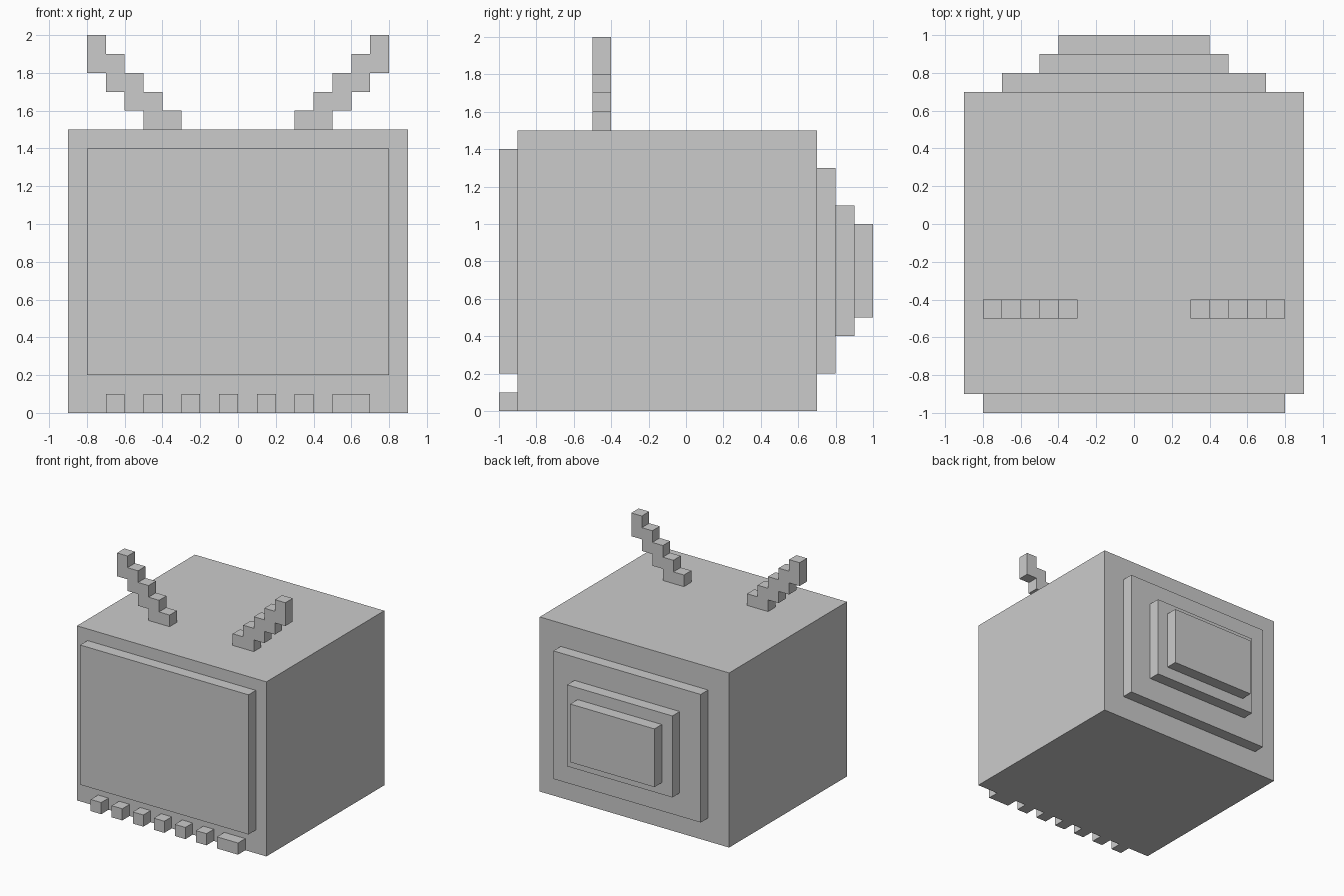
import bpy
import bmesh

if "Cube" in bpy.data.objects:
    bpy.data.objects.remove(bpy.data.objects["Cube"])


def box(name, x0, x1, y0, y1, z0, z1):
    """Axis-aligned box given by its extents."""
    bm = bmesh.new()
    bmesh.ops.create_cube(bm, size=1)
    for v in bm.verts:
        v.co.x = x1 if v.co.x > 0 else x0
        v.co.y = y1 if v.co.y > 0 else y0
        v.co.z = z1 if v.co.z > 0 else z0
    return finish(name, bm)


def finish(name, bm):
    bmesh.ops.recalc_face_normals(bm, faces=bm.faces)
    mesh = bpy.data.meshes.new(name)
    bm.to_mesh(mesh)
    bm.free()
    obj = bpy.data.objects.new(name, mesh)
    bpy.context.collection.objects.link(obj)
    return obj


# Cabinet and raised screen
box("cabinet", -0.9, 0.9, -0.9, 0.7, 0, 1.5)
box("screen", -0.8, 0.8, -1, -0.9, 0.2, 1.4)

# Stepped tube housing on the back
for i, (half, z0, z1) in enumerate([(0.7, 0.2, 1.3), (0.5, 0.4, 1.1), (0.4, 0.5, 1.0)]):
    y = 0.7 + 0.1 * i
    box(f"back_step_{i + 1}", -half, half, y, y + 0.1, z0, z1)

# Row of small buttons, with a wide power button at the right end
for i in range(6):
    x = -0.7 + 0.2 * i
    box(f"button_{i + 1}", x, x + 0.1, -1, -0.9, 0, 0.1)
box("power_button", 0.5, 0.7, -1, -0.9, 0, 0.1)

# Stair-stepped antennas: one zigzag profile extruded in y, mirrored in x
upper, lower = [(0.3, 1.5)], [(0.5, 1.5)]
for i in range(4):
    x, z = 0.3 + 0.1 * i, 1.6 + 0.1 * i
    upper += [(x, z), (x + 0.1, z)]
    if i < 3:
        lower += [(x + 0.2, z), (x + 0.3, z)]
upper += [(0.7, 2.0)]
lower += [(0.8, 2.0)]
profile = upper + lower[::-1]

bm = bmesh.new()
face = bm.faces.new([bm.verts.new((x, -0.5, z)) for x, z in profile])
side = bmesh.ops.extrude_face_region(bm, geom=[face], use_keep_orig=True)
moved = [g for g in side["geom"] if isinstance(g, bmesh.types.BMVert)]
bmesh.ops.translate(bm, verts=moved, vec=(0, 0.1, 0))
antennas = finish("antennas", bm)
mirror = antennas.modifiers.new("mirror", 'MIRROR')
mirror.use_axis[0] = True
mirror.use_mirror_merge = False
